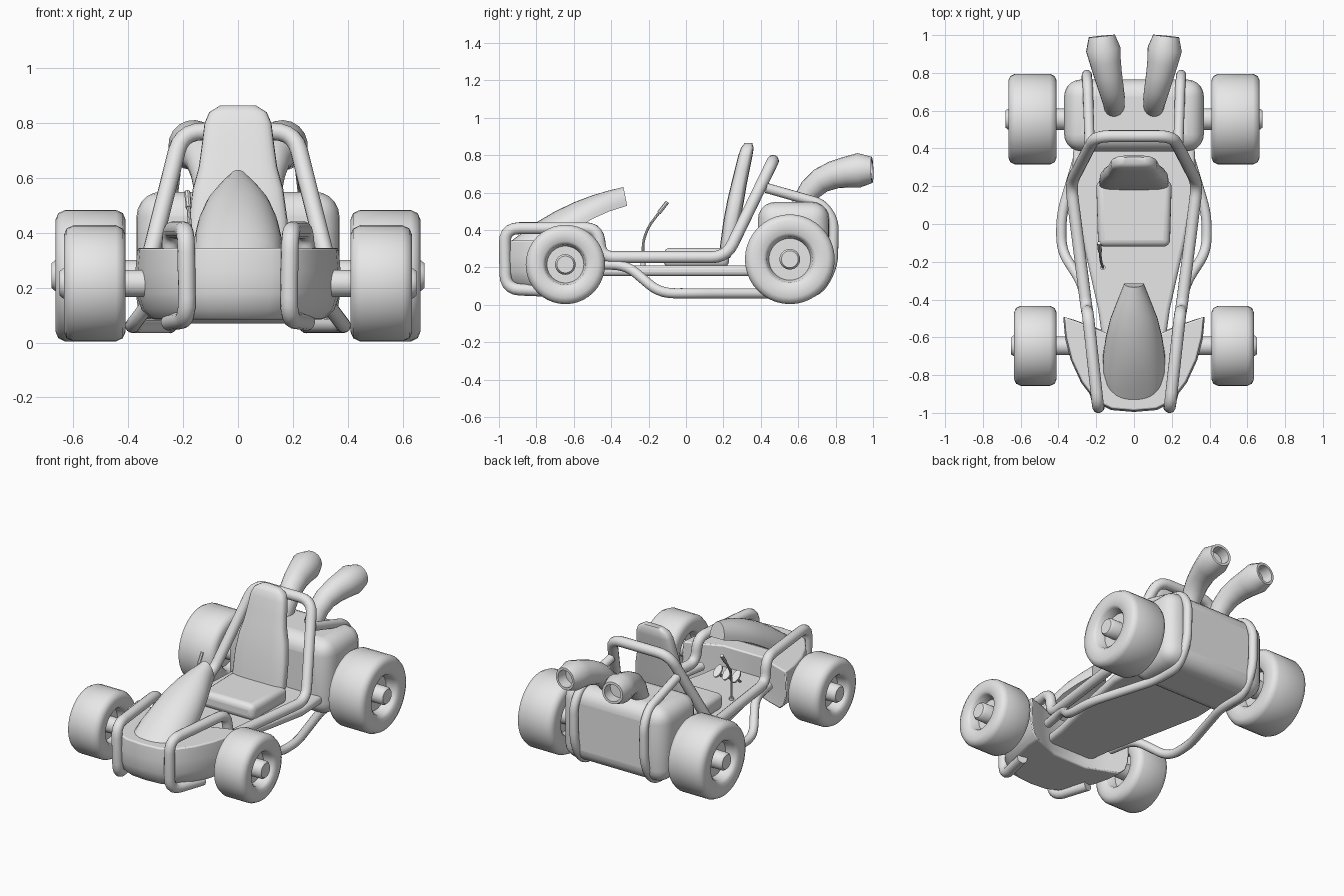
import bpy, bmesh, math
from mathutils import Vector, Matrix

if "Cube" in bpy.data.objects:
    bpy.data.objects.remove(bpy.data.objects["Cube"])

COLOR = (0.8, 0.8, 0.8, 1)
grey = bpy.data.materials.new("plain_grey")
grey.use_nodes = True
grey.diffuse_color = COLOR
grey.node_tree.nodes["Principled BSDF"].inputs["Base Color"].default_value = COLOR


def finish(bm, name, angle=40):
    bmesh.ops.recalc_face_normals(bm, faces=bm.faces)
    mesh = bpy.data.meshes.new(name)
    bm.to_mesh(mesh)
    bm.free()
    ob = bpy.data.objects.new(name, mesh)
    bpy.context.collection.objects.link(ob)
    mesh.materials.append(grey)
    bpy.ops.object.select_all(action='DESELECT')
    ob.select_set(True)
    bpy.context.view_layer.objects.active = ob
    bpy.ops.object.shade_smooth_by_angle(angle=math.radians(angle))
    return ob


def loft(bm, rings, cap=True, closed=False):
    """Skin a list of point rings."""
    vs = [[bm.verts.new(p) for p in ring] for ring in rings]
    n = len(vs[0])
    pairs = list(zip(vs, vs[1:])) + ([(vs[-1], vs[0])] if closed else [])
    for a, b in pairs:
        for i in range(n):
            j = (i + 1) % n
            bm.faces.new((a[i], a[j], b[j], b[i]))
    if cap and not closed:
        bm.faces.new(vs[0])
        bm.faces.new(vs[-1])


def bevel(ob, width, segments=3):
    mod = ob.modifiers.new("Bevel", 'BEVEL')
    mod.width, mod.segments, mod.limit_method = width, segments, 'ANGLE'
    mod.angle_limit = math.radians(40)


def fillet(points, r):
    """Round the inner corners of a path."""
    pts = [Vector(p) for p in points]
    out = [pts[0]]
    for a, b, c in zip(pts, pts[1:], pts[2:]):
        k = min(r, (a - b).length * 0.45, (c - b).length * 0.45)
        s, e = b + (a - b).normalized() * k, b + (c - b).normalized() * k
        for i in range(6):
            t = i / 5
            out.append(s * (1 - t) ** 2 + b * 2 * t * (1 - t) + e * t * t)
    return out + [pts[-1]]


def tube(name, path, radii, sides=14, hollow=False):
    """Sweep a circle along a path; radii is one number or one per point."""
    pts = [Vector(p) for p in path]
    if not isinstance(radii, list):
        radii = [radii] * len(pts)
    rings, frame = [], None
    for i, p in enumerate(pts):
        d = (pts[min(i + 1, len(pts) - 1)] - pts[max(i - 1, 0)]).normalized()
        if frame is None:
            frame = d.orthogonal().normalized()
        frame = (frame - d * frame.dot(d)).normalized()
        side = d.cross(frame)
        rings.append([p + (frame * math.cos(a) + side * math.sin(a)) * radii[i]
                      for a in (math.tau * k / sides for k in range(sides))])
    if hollow:
        d = (pts[-2] - pts[-1]).normalized()
        mid = pts[-1]
        rings.append([mid + (v - mid) * 0.78 for v in rings[-1]])
        rings.append([v + d * 0.07 for v in rings[-1]])
    bm = bmesh.new()
    loft(bm, rings)
    return finish(bm, name)


def rounded_box(name, lo, hi, width, segments=4):
    bm = bmesh.new()
    lo, hi = Vector(lo), Vector(hi)
    bmesh.ops.create_cube(bm, size=1, matrix=Matrix.Translation((lo + hi) / 2)
                          @ Matrix.Diagonal((*(hi - lo), 1)))
    ob = finish(bm, name)
    bevel(ob, width, segments)
    return ob


def flip(path, s):
    return [(s * x, y, z) for x, y, z in path]


def wheel(name, s, y, R, x0, x1, hub_x):
    """Revolve a dished tyre and a hub about the axle."""
    m = R * 0.54
    prof = [(x0 + 0.07, m * 0.86), (x0 + 0.015, m * 0.95), (x0, m * 1.08), (x0, R - 0.035),
            (x0 + 0.01, R - 0.012), (x0 + 0.035, R), (x1 - 0.035, R), (x1 - 0.01, R - 0.012),
            (x1, R - 0.035), (x1, m * 1.08), (x1 - 0.015, m * 0.95), (x1 - 0.07, m * 0.86)]
    hub = [(x1 - 0.09, 0.055), (hub_x - 0.012, 0.055), (hub_x, 0.045)]
    for part, shape in (("tyre", prof), ("hub", hub)):
        bm = bmesh.new()
        loft(bm, [[(s * x, y + r * math.cos(a), R + 0.004 + r * math.sin(a))
                   for a in (math.tau * k / 40 for k in range(40))] for x, r in shape])
        finish(bm, name + "_" + part, 50)


# Wheels and axles
for s, side in ((1, "left"), (-1, "right")):
    wheel("front_" + side, s, -0.645, 0.212, 0.41, 0.635, 0.65)
    wheel("rear_" + side, s, 0.555, 0.24, 0.41, 0.665, 0.68)
tube("front_axle", [(-0.5, -0.645, 0.216), (0.5, -0.645, 0.216)], 0.05, 20)
tube("rear_axle", [(-0.5, 0.555, 0.244), (0.5, 0.555, 0.244)], 0.058, 20)

# Floor pan
half = [(0.14, -0.8), (0.19, -0.45), (0.28, -0.05), (0.33, 0.2), (0.32, 0.42)]
outline = half + [(-x, y) for x, y in reversed(half)]
bm = bmesh.new()
loft(bm, [[(x, y, z) for x, y in outline] for z in (0.155, 0.21)])
bevel(finish(bm, "floor_pan"), 0.02)

# Engine drum
rounded_box("engine_drum", (-0.37, 0.385, 0.07), (0.37, 0.765, 0.55), 0.09, 5)

# Front bumper, a crescent that tapers under
half = [(0.12, -0.985), (0.2, -0.945), (0.28, -0.84), (0.335, -0.72), (0.365, -0.6), (0.375, -0.49),
        (0.26, -0.53), (0.14, -0.58)]
outline = [(0, -0.995)] + half + [(-x, y) for x, y in reversed(half)]
bm = bmesh.new()
loft(bm, [[(x * k, -0.6 + (y + 0.6) * k, z) for x, y in outline]
          for z, k in ((0.085, 0.84), (0.12, 0.94), (0.18, 0.99), (0.26, 1), (0.345, 0.98))])
bevel(finish(bm, "front_bumper", 35), 0.008, 2)

# Nose cowl, arched sections rising towards the driver
bm = bmesh.new()
rings = []
for y, w, top, low in ((-0.93, 0.12, 0.345, 0.3), (-0.87, 0.15, 0.39, 0.3), (-0.79, 0.165, 0.447, 0.31),
                       (-0.7, 0.165, 0.5, 0.33), (-0.6, 0.15, 0.548, 0.4), (-0.5, 0.125, 0.586, 0.46),
                       (-0.41, 0.09, 0.612, 0.5), (-0.335, 0.052, 0.63, 0.53)):
    rings.append([(w * math.cos(a), y + 0.02 * (1 - math.sin(a)) * (y > -0.4),
                   low + (top - low) * math.sin(a) ** 0.9)
                  for a in (math.pi * k / 16 for k in range(17))])
loft(bm, rings)
finish(bm, "nose_cowl", 50)

# Seat cushion
bevel(rounded_box("seat_cushion", (-0.2, -0.12, 0.2), (0.2, 0.23, 0.305), 0.035, 4), 0.01)
bpy.data.objects["seat_cushion"].modifiers.remove(bpy.data.objects["seat_cushion"].modifiers[1])
for v in bpy.data.objects["seat_cushion"].data.vertices:
    v.co.x *= 1 if v.co.y > 0 else 0.95

# Seat back, reclined and narrowing to the headrest
bm = bmesh.new()
rings = []
for z, w, y, d in ((0.25, 0.17, 0.205, 0.03), (0.3, 0.185, 0.22, 0.04), (0.45, 0.18, 0.245, 0.045),
                   (0.56, 0.165, 0.266, 0.045), (0.64, 0.143, 0.282, 0.042), (0.72, 0.132, 0.3, 0.04),
                   (0.8, 0.122, 0.318, 0.038), (0.84, 0.105, 0.328, 0.034), (0.865, 0.065, 0.334, 0.02)):
    ring = []
    for k in range(24):
        c, n = math.cos(math.tau * k / 24), math.sin(math.tau * k / 24)
        ring.append((w * math.copysign(abs(c) ** 0.45, c), y + d * math.copysign(abs(n) ** 0.6, n), z))
    rings.append(ring)
loft(bm, rings)
finish(bm, "seat_back", 55)

# Upper frame: front hoops, side rails and roll bar in one run
run = [(0.25, -0.72, 0.075), (0.185, -0.965, 0.085), (0.19, -0.97, 0.41), (0.245, -0.47, 0.41),
       (0.25, -0.455, 0.255), (0.335, 0.215, 0.255), (0.205, 0.465, 0.77)]
tube("upper_frame", fillet(run + flip(reversed(run), -1), 0.08), 0.032)

# Lower side bars sweeping up into the rear hoops
for s, side in ((1, "left"), (-1, "right")):
    low = [(0.24, -0.5, 0.215), (0.27, -0.32, 0.215), (0.385, -0.14, 0.062), (0.385, 0.05, 0.062),
           (0.25, 0.5, 0.062), (0.25, 0.7, 0.06), (0.25, 0.785, 0.2), (0.25, 0.79, 0.45),
           (0.245, 0.73, 0.54), (0.235, 0.43, 0.625)]
    tube("lower_bar_" + side, fillet(flip(low, s), 0.08), 0.027)

    # Exhaust stack with a flared open tip
    path = [(0.11, 0.6, 0.48), (0.105, 0.625, 0.55), (0.11, 0.665, 0.615), (0.122, 0.72, 0.665),
            (0.138, 0.79, 0.695), (0.152, 0.86, 0.71), (0.163, 0.925, 0.72), (0.17, 0.995, 0.722)]
    tube("exhaust_" + side, flip(path, s),
         [0.05, 0.055, 0.062, 0.068, 0.075, 0.083, 0.092, 0.07], 18, True)

# Gear lever with grip
lever = [(-0.165, -0.23, 0.2), (-0.165, -0.23, 0.34), (-0.175, -0.2, 0.42), (-0.185, -0.1, 0.55)]
tube("lever_rod", fillet(lever, 0.08), 0.007, 8)
tube("lever_grip", [(-0.18, -0.145, 0.492), (-0.185, -0.1, 0.55)], 0.011, 8)
tube("lever_base", [(-0.165, -0.23, 0.2), (-0.165, -0.23, 0.225)], 0.014, 10)

# Three foot pedals
for x in (-0.065, 0, 0.065):
    bm = bmesh.new()
    bmesh.ops.create_cone(bm, cap_ends=True, segments=20, radius1=0.03, radius2=0.03, depth=0.012,
                          matrix=Matrix.Translation((x, -0.42, 0.26)) @ Matrix.Rotation(-0.7, 4, 'X')
                          @ Matrix.Diagonal((0.8, 1.4, 1, 1)))
    finish(bm, "foot_pedal")
    tube("pedal_arm", [(x, -0.42, 0.255), (x, -0.47, 0.2)], 0.008, 8)
